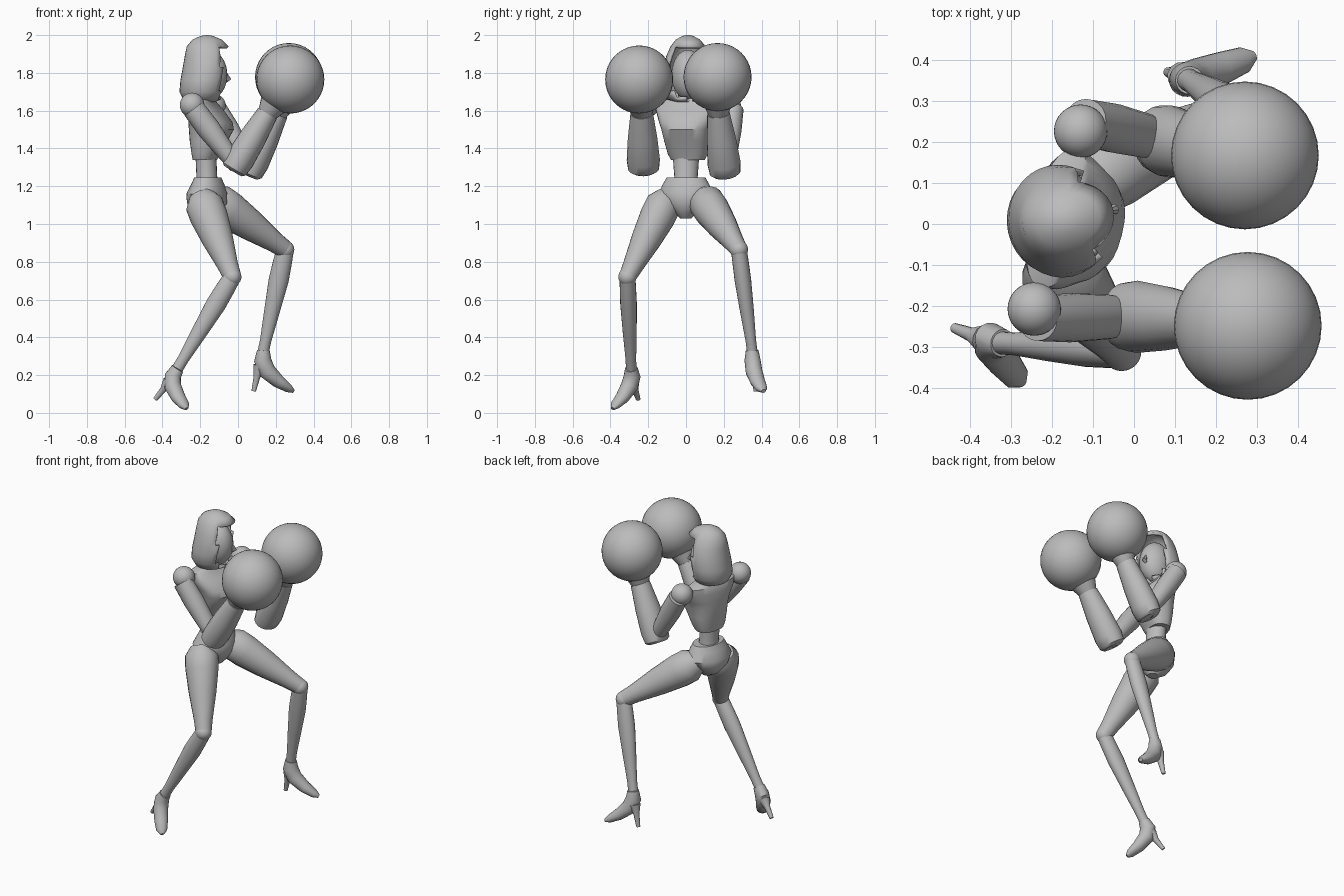
import bpy, bmesh, math
from mathutils import Vector, Matrix

if "Cube" in bpy.data.objects:
    bpy.data.objects.remove(bpy.data.objects["Cube"])

grey = bpy.data.materials.new("plain grey")
grey.use_nodes = True
grey.diffuse_color = (0.5, 0.5, 0.5, 1)
grey.node_tree.nodes["Principled BSDF"].inputs["Base Color"].default_value = (0.5, 0.5, 0.5, 1)


def finish(name, bm, angle=40):
    bmesh.ops.recalc_face_normals(bm, faces=bm.faces)
    mesh = bpy.data.meshes.new(name)
    bm.to_mesh(mesh)
    bm.free()
    mesh.materials.append(grey)
    obj = bpy.data.objects.new(name, mesh)
    bpy.context.collection.objects.link(obj)
    bpy.ops.object.select_all(action="DESELECT")
    obj.select_set(True)
    bpy.context.view_layer.objects.active = obj
    bpy.ops.object.shade_smooth_by_angle(angle=math.radians(angle))
    return obj


def skin(bm, rings, caps=True):
    """Bridge successive rings of points into a tube."""
    rows = [[bm.verts.new(p) for p in ring] for ring in rings]
    n = len(rows[0])
    for a, b in zip(rows, rows[1:]):
        for i in range(n):
            j = (i + 1) % n
            bm.faces.new((a[i], a[j], b[j], b[i]))
    if caps:
        bm.faces.new(rows[0])
        bm.faces.new(rows[-1])


def limb(name, path, sides=20, ref=(0, 1, 0)):
    """Round tube; path holds (point, radius along ref, radius across)."""
    pts = [Vector(p[0]) for p in path]
    rings = []
    for k, (_, ru, rv) in enumerate(path):
        t = (pts[min(k + 1, len(pts) - 1)] - pts[max(k - 1, 0)]).normalized()
        u = Vector(ref)
        u = (u - t * u.dot(t)).normalized()
        v = t.cross(u)
        turns = [math.tau * i / sides for i in range(sides)]
        rings.append([pts[k] + u * ru * math.cos(a) + v * rv * math.sin(a) for a in turns])
    bm = bmesh.new()
    skin(bm, rings)
    return finish(name, bm)


def stack(name, levels, yaw, origin, power=1.0, sides=32):
    """Horizontal rings; levels hold (z, forward shift, half depth, half width)."""
    turn = Matrix.Rotation(math.radians(yaw), 3, "Z")
    rings = []
    for z, shift, depth, width in levels:
        ring = []
        for i in range(sides):
            c, s = math.cos(math.tau * i / sides), math.sin(math.tau * i / sides)
            c = math.copysign(abs(c) ** power, c)
            s = math.copysign(abs(s) ** power, s)
            ring.append(turn @ Vector((shift + depth * c, width * s, z)) + Vector(origin))
        rings.append(ring)
    bm = bmesh.new()
    skin(bm, rings)
    return bm


def ball(name, centre, radius, scale=(1, 1, 1)):
    bm = bmesh.new()
    bmesh.ops.create_uvsphere(bm, u_segments=32, v_segments=20, radius=radius,
                              matrix=Matrix.Translation(centre) @ Matrix.Diagonal((*scale, 1)))
    return finish(name, bm)


def mix(a, b, t):
    return Vector(a).lerp(Vector(b), t)


# Torso, waist, neck and pelvis
finish("chest", stack("chest", [
    (1.34, 0.0, 0.06, 0.09), (1.37, 0.005, 0.07, 0.105), (1.44, 0.02, 0.095, 0.12),
    (1.50, 0.035, 0.115, 0.13), (1.54, 0.03, 0.11, 0.145), (1.60, 0.005, 0.085, 0.17),
    (1.64, -0.01, 0.06, 0.17), (1.67, -0.005, 0.045, 0.08)], -14, (-0.175, 0.01, 0), 0.8), 30)
limb("waist", [((-0.16, 0, 1.17), 0.075, 0.065), ((-0.165, 0, 1.25), 0.062, 0.055),
               ((-0.17, 0, 1.36), 0.07, 0.055)])
limb("neck", [((-0.185, 0.005, 1.63), 0.055, 0.05), ((-0.165, 0.01, 1.76), 0.04, 0.04)])
finish("pelvis", stack("pelvis", [
    (1.03, 0.01, 0.035, 0.03), (1.06, 0.0, 0.075, 0.06), (1.11, -0.005, 0.105, 0.12),
    (1.16, -0.005, 0.105, 0.15), (1.21, 0.0, 0.085, 0.125), (1.245, 0.0, 0.07, 0.105)],
    -14, (-0.16, 0, 0)))

# Head: open hood with a face inside
hood = stack("hood", [
    (1.645, -0.03, 0.07, 0.07), (1.66, -0.025, 0.10, 0.105), (1.70, -0.025, 0.12, 0.13),
    (1.76, -0.015, 0.125, 0.138), (1.83, -0.002, 0.125, 0.13), (1.89, 0.005, 0.122, 0.115),
    (1.94, 0.005, 0.112, 0.092), (1.975, 0.002, 0.08, 0.065), (1.995, 0.0, 0.035, 0.03),
    (2.0, 0.0, 0.01, 0.01)], 12, (-0.165, 0.01, 0))
front = Matrix.Rotation(math.radians(12), 3, "Z") @ Vector((1, 0, 0))
opening = []
for f in hood.faces:
    offset = f.calc_center_median() - Vector((-0.165, 0.01, 0))
    if 1.65 < offset.z < 1.93 and offset.dot(front) > 0.055:
        opening.append(f)
bmesh.ops.delete(hood, geom=opening, context="FACES")
hood_obj = finish("hood", hood)
shell = hood_obj.modifiers.new("thickness", "SOLIDIFY")
shell.thickness = 0.015
shell.offset = -1
ball("face", (-0.155, 0.01, 1.79), 0.12, (0.82, 0.72, 1.1))
limb("nose", [((-0.07, 0.03, 1.81), 0.006, 0.006), ((-0.05, 0.035, 1.765), 0.014, 0.014),
              ((-0.065, 0.03, 1.755), 0.008, 0.008)], 8)

# Arms: shoulder, upper arm start, elbow, wrist, glove
arms = {
    "left": ((-0.13, 0.226, 1.625), (-0.12, 0.25, 1.61), (0.07, 0.205, 1.29),
             (0.215, 0.17, 1.60), (0.27, 0.167, 1.778)),
    "right": ((-0.243, -0.207, 1.63), (-0.235, -0.23, 1.61), (-0.01, -0.225, 1.31),
              (0.165, -0.235, 1.60), (0.277, -0.248, 1.765)),
}
for side, (shoulder, start, elbow, wrist, glove) in arms.items():
    ball(side + "_shoulder", shoulder, 0.065)
    limb(side + "_upper_arm", [
        (start, 0.055, 0.06), (mix(start, elbow, 0.35), 0.06, 0.062),
        (mix(start, elbow, 0.75), 0.055, 0.05), (mix(start, elbow, 1.02), 0.045, 0.04)])
    limb(side + "_forearm", [
        (mix(elbow, wrist, -0.1), 0.065, 0.055), (mix(elbow, wrist, -0.06), 0.082, 0.07),
        (mix(elbow, wrist, 0.1), 0.088, 0.078), (mix(elbow, wrist, 0.5), 0.078, 0.072),
        (mix(elbow, wrist, 0.95), 0.06, 0.057)])
    limb(side + "_cuff", [
        (mix(elbow, wrist, 0.92), 0.05, 0.05), (wrist, 0.062, 0.06),
        (mix(wrist, glove, 0.5), 0.1, 0.1)])
    ball(side + "_glove", glove, 0.18)

# Legs: hip, knee, ankle, then the shoe path and the heel
legs = {
    "left": ((-0.12, 0.10, 1.125), (0.25, 0.28, 0.865), (0.135, 0.35, 0.33),
             [(0.13, 0.352, 0.28), (0.155, 0.36, 0.22), (0.215, 0.38, 0.165), (0.268, 0.40, 0.13),
              (0.293, 0.41, 0.115)],
             [(0.115, 0.36, 0.25), (0.10, 0.365, 0.19), (0.083, 0.37, 0.115)]),
    "right": ((-0.185, -0.11, 1.12), (-0.03, -0.31, 0.72), (-0.32, -0.29, 0.235),
              [(-0.345, -0.285, 0.195), (-0.345, -0.30, 0.14), (-0.315, -0.338, 0.08),
               (-0.285, -0.375, 0.04), (-0.272, -0.388, 0.022)],
              [(-0.365, -0.28, 0.165), (-0.395, -0.27, 0.125), (-0.438, -0.253, 0.072)]),
}
for side, (hip, knee, ankle, shoe, heel) in legs.items():
    limb(side + "_thigh", [
        (mix(hip, knee, -0.08), 0.06, 0.065), (mix(hip, knee, 0.04), 0.095, 0.1),
        (mix(hip, knee, 0.2), 0.095, 0.1), (mix(hip, knee, 0.5), 0.08, 0.083),
        (mix(hip, knee, 0.85), 0.055, 0.055), (knee, 0.046, 0.048)])
    ball(side + "_knee", knee, 0.048)
    limb(side + "_shin", [
        (knee, 0.042, 0.046), (mix(knee, ankle, 0.12), 0.043, 0.05),
        (mix(knee, ankle, 0.3), 0.044, 0.053), (mix(knee, ankle, 0.6), 0.037, 0.042),
        (mix(knee, ankle, 0.9), 0.028, 0.03), (ankle, 0.028, 0.03)])
    widths = [0.042, 0.044, 0.04, 0.032, 0.012]
    depths = [0.046, 0.046, 0.035, 0.023, 0.01]
    across = Vector((0, 0, 1)).cross(Vector(shoe[-1]) - Vector(shoe[0])).normalized()
    limb(side + "_shoe", [(ankle, 0.034, 0.034)] + list(zip(shoe, widths, depths)), 20, across)
    limb(side + "_heel", [(heel[0], 0.035, 0.035), (heel[1], 0.018, 0.018),
                          (heel[2], 0.012, 0.012)], 12, across)
